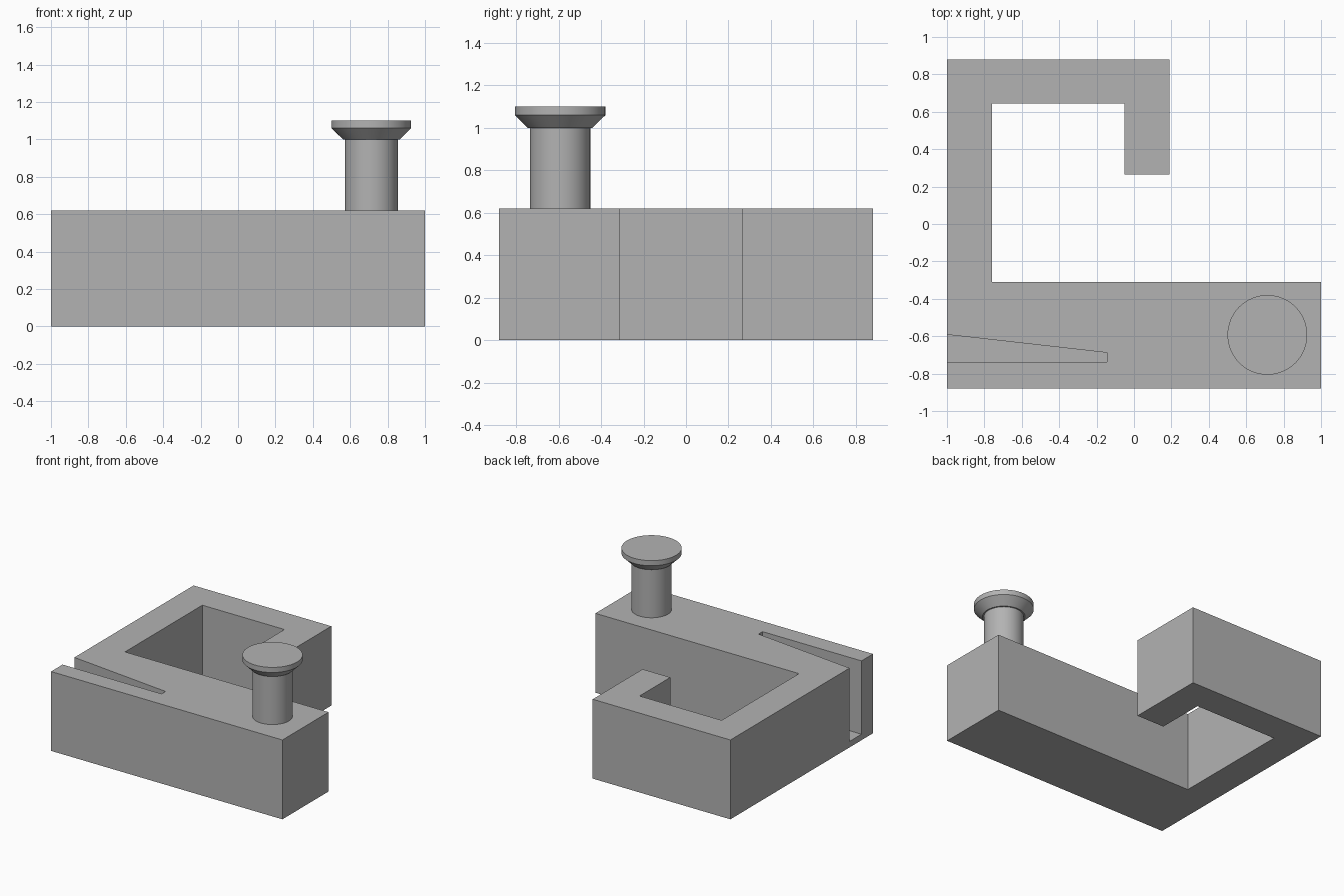
import bpy, bmesh, math

if "Cube" in bpy.data.objects:
    bpy.data.objects.remove(bpy.data.objects["Cube"])

grey = bpy.data.materials.new("plain grey")
grey.diffuse_color = (0.45, 0.45, 0.45, 1)
grey.use_nodes = True
grey.node_tree.nodes["Principled BSDF"].inputs["Base Color"].default_value = grey.diffuse_color


def finish(name, bm):
    bmesh.ops.recalc_face_normals(bm, faces=bm.faces)
    mesh = bpy.data.meshes.new(name)
    bm.to_mesh(mesh)
    bm.free()
    mesh.materials.append(grey)
    obj = bpy.data.objects.new(name, mesh)
    bpy.context.collection.objects.link(obj)
    return obj


def prism(name, outline, z0, z1):
    """Extrude a flat outline from z0 to z1."""
    bm = bmesh.new()
    face = bm.faces.new([bm.verts.new((x, y, z0)) for x, y in outline])
    ext = bmesh.ops.extrude_face_region(bm, geom=[face])["geom"]
    verts = [v for v in ext if isinstance(v, bmesh.types.BMVert)]
    bmesh.ops.translate(bm, verts=verts, vec=(0, 0, z1 - z0))
    return finish(name, bm)


def lathe(name, profile, x, y, sides=64):
    """Stack rings of (radius, z) into a capped round solid."""
    bm = bmesh.new()
    rings = [[bm.verts.new((x + r * math.cos(2 * math.pi * i / sides),
                            y + r * math.sin(2 * math.pi * i / sides), z))
              for i in range(sides)] for r, z in profile]
    for low, high in zip(rings, rings[1:]):
        for i in range(sides):
            j = (i + 1) % sides
            bm.faces.new((low[i], low[j], high[j], high[i]))
    bm.faces.new(rings[0])
    bm.faces.new(rings[-1])
    obj = finish(name, bm)
    bpy.ops.object.select_all(action='DESELECT')
    obj.select_set(True)
    bpy.context.view_layer.objects.active = obj
    bpy.ops.object.shade_smooth_by_angle(angle=math.radians(25))
    return obj


# Hook-shaped body
body = prism("hook_body", [(-1, -0.88), (1, -0.88), (1, -0.31), (-0.76, -0.31),
                           (-0.76, 0.645), (-0.05, 0.645), (-0.05, 0.265),
                           (0.19, 0.265), (0.19, 0.88), (-1, 0.88)], 0, 0.62)

# Tapered slot, open at the left end and closed underneath
slot = prism("slot_cutter", [(-1.1, -0.738), (-0.145, -0.738),
                             (-0.145, -0.688), (-1.1, -0.58)], 0.047, 0.8)
slot.hide_render = True
slot.hide_viewport = True
slot.display_type = 'WIRE'
cut = body.modifiers.new("slot", 'BOOLEAN')
cut.operation = 'DIFFERENCE'
cut.solver = 'EXACT'
cut.object = slot

# Round post with a flared cap
lathe("post", [(0.142, 0.61), (0.142, 1.0)], 0.713, -0.593)
lathe("post_cap", [(0.152, 1.0), (0.213, 1.06), (0.213, 1.1)], 0.713, -0.593)
